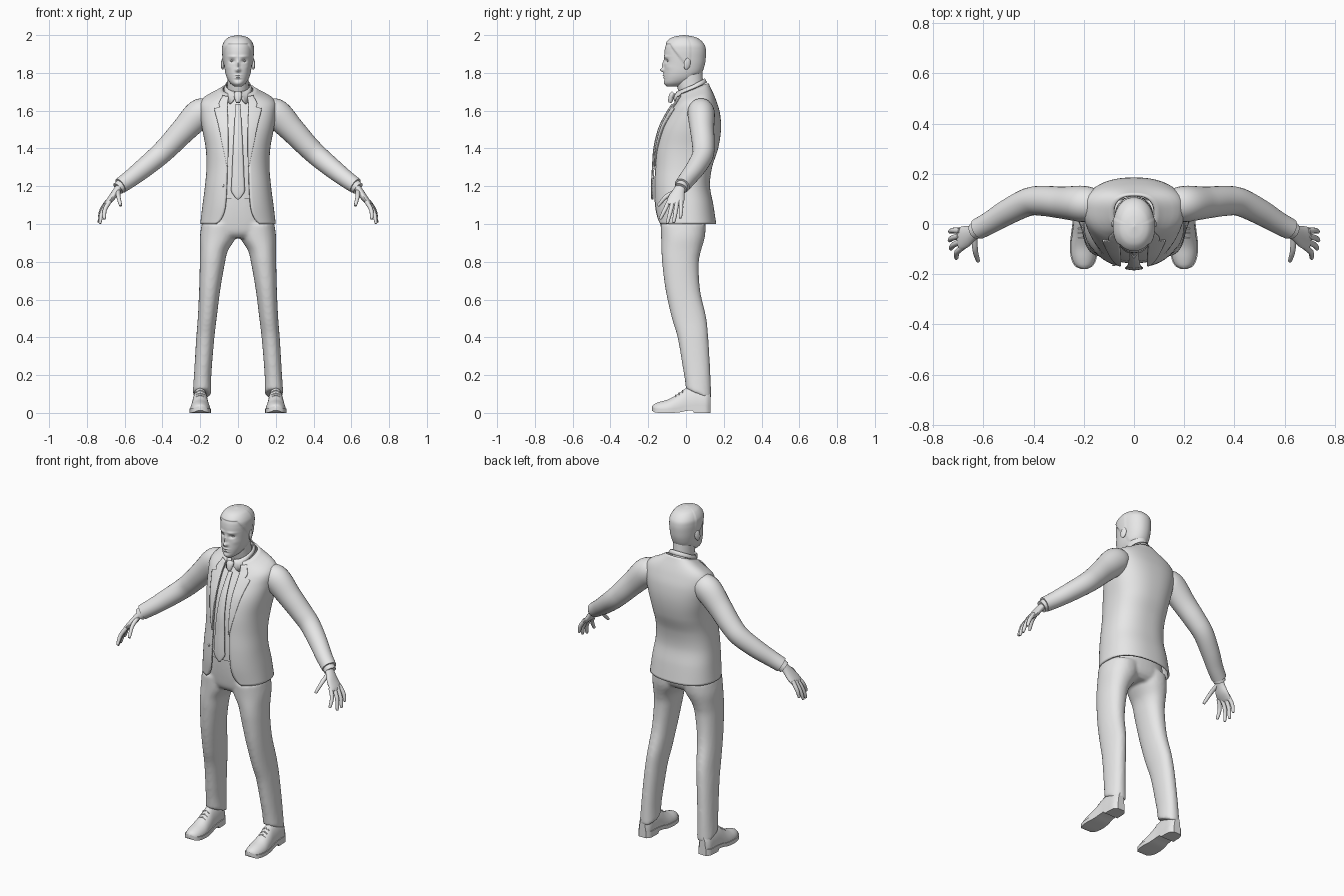
import bpy, bmesh, math
from mathutils import Vector

if "Cube" in bpy.data.objects:
    bpy.data.objects.remove(bpy.data.objects["Cube"])

GREY = bpy.data.materials.new("plain_grey")
GREY.diffuse_color = (0.8, 0.8, 0.8, 1)
GREY.use_nodes = True
GREY.node_tree.nodes["Principled BSDF"].inputs["Base Color"].default_value = GREY.diffuse_color


def interp(table, t):
    """Smooth interpolation of rows whose first item is the ascending key."""
    t = min(max(t, table[0][0]), table[-1][0])
    i = next(k for k in range(len(table) - 1) if t <= table[k + 1][0])
    def slope(k, j):
        a, b = table[max(k - 1, 0)], table[min(k + 1, len(table) - 1)]
        return (b[j] - a[j]) / (b[0] - a[0])
    p, q = table[i], table[i + 1]
    h = q[0] - p[0]
    s = (t - p[0]) / h
    return [(2*s**3 - 3*s*s + 1) * p[j] + (3*s*s - 2*s**3) * q[j]
            + h * ((s**3 - 2*s*s + s) * slope(i, j) + (s**3 - s*s) * slope(i + 1, j))
            for j in range(1, len(p))]


def finish(ob, angle=40):
    ob.data.materials.append(GREY)
    bpy.ops.object.select_all(action='DESELECT')
    bpy.context.view_layer.objects.active = ob
    ob.select_set(True)
    bpy.ops.object.shade_smooth_by_angle(angle=math.radians(angle))
    return ob


def loft(name, rings, closed=True, caps=True, mirror=False, solid=0, angle=40):
    """Skin a list of point rings into one object."""
    bm = bmesh.new()
    rows = [[bm.verts.new(p) for p in r] for r in rings]
    n = len(rows[0])
    for a, b in zip(rows, rows[1:]):
        for i in range(n if closed else n - 1):
            bm.faces.new((a[i], a[(i + 1) % n], b[(i + 1) % n], b[i]))
    if closed and caps:
        bm.faces.new(rows[0])
        bm.faces.new(rows[-1])
    bmesh.ops.recalc_face_normals(bm, faces=bm.faces)
    me = bpy.data.meshes.new(name)
    bm.to_mesh(me)
    bm.free()
    ob = bpy.data.objects.new(name, me)
    bpy.context.collection.objects.link(ob)
    finish(ob, angle)
    if solid:
        m = ob.modifiers.new("thickness", 'SOLIDIFY')
        m.thickness, m.offset = solid, 0
    if mirror:
        ob.modifiers.new("mirror", 'MIRROR')
    return ob


def section(a, cx, hw, yf, yb, cy, p=2.0):
    """Point on a rounded cross-section, angle 0 facing front."""
    s, c = math.sin(a), math.cos(a)
    k = abs(c) ** (2 / p)
    return (cx + hw * math.copysign(abs(s) ** (2 / p), s),
            cy - (cy - yf) * k if c > 0 else cy + (yb - cy) * k)


def tube(name, path, sides=20, steps=24, mirror=True, caps=True):
    """Limb along rows of x, y, z, radius along y, radius across."""
    table = [(i, *r) for i, r in enumerate(path)]
    s = [interp(table, i * (len(path) - 1) / steps) for i in range(steps + 1)]
    rings = []
    for i, (x, y, z, ra, rb) in enumerate(s):
        t = Vector(s[min(i + 1, steps)][:3]) - Vector(s[max(i - 1, 0)][:3])
        t.normalize()
        u = (Vector((0, 1, 0)) - t * t.y).normalized()
        w = t.cross(u)
        rings.append([Vector((x, y, z)) + u * ra * math.cos(a) + w * rb * math.sin(a)
                      for a in (math.tau * k / sides for k in range(sides))])
    return loft(name, rings, mirror=mirror, caps=caps)


def ball(name, loc, scale):
    bpy.ops.mesh.primitive_uv_sphere_add(segments=20, ring_count=12, radius=1, location=loc)
    ob = bpy.context.object
    ob.name, ob.scale = name, scale
    return finish(ob, 80)


# Jacket body: height, half width, front, back, centre, tilt
TORSO = [(1.0, .195, -.15, .155, 0, 0), (1.1, .183, -.165, .14, 0, 0),
         (1.2, .17, -.168, .122, -.01, 0), (1.3, .162, -.163, .133, 0, 0),
         (1.4, .166, -.155, .165, .02, 0), (1.5, .184, -.13, .18, .04, 0),
         (1.58, .196, -.095, .175, .06, .05), (1.64, .196, -.065, .155, .065, .15),
         (1.67, .17, -.05, .14, .06, .25), (1.695, .115, -.043, .125, .05, .35),
         (1.715, .08, -.035, .115, .045, .4)]
OPENING = [(1.0, .115), (1.02, .092), (1.07, .07), (1.15, .061), (1.3, .056),
           (1.5, .055), (1.6, .058), (1.66, .058), (1.715, .05)]
P = 2.4


def torso_point(z, a, off=0):
    hw, yf, yb, cy, k = interp(TORSO, z)
    x, y = section(a, 0, hw, yf, yb, cy, P)
    return Vector((x, y - off, z + k * (y - cy) + off * .5))


def front_point(z, x, off=0):
    hw = interp(TORSO, z)[0]
    a = math.asin(min(abs(x) / hw, 1) ** (P / 2))
    return torso_point(z, math.copysign(a, x), off)


rings = []
for i in range(61):
    z = 1.0 + .715 * i / 60
    a0 = math.asin((interp(OPENING, z)[0] / interp(TORSO, z)[0]) ** (P / 2))
    rings.append([torso_point(z, a0 + (math.tau - 2 * a0) * k / 64) for k in range(65)])
loft("jacket_body", rings, closed=False, solid=.01)

# Lapels with a notch near the collar
LAPEL = [(1.3, .058), (1.42, .083), (1.54, .108), (1.612, .125), (1.62, .124),
         (1.628, .096), (1.635, .1), (1.66, .1), (1.7, .08)]
rings = []
for i in range(41):
    z = 1.3 + .4 * i / 40
    x0, x1 = interp(OPENING, z)[0] - .003, interp(LAPEL, z)[0]
    rings.append([front_point(z, x0 + (x1 - x0) * k / 8, .009) for k in range(9)])
loft("lapel", rings, closed=False, mirror=True, solid=.006)

# Shirt front
rings = [[front_point(1.14 + .56 * i / 30, -.09 + .18 * k / 16, -.012) for k in range(17)]
         for i in range(31)]
loft("shirt_front", rings, closed=False)

# Shirt collar folded round the neck, dipping to two points in front
rings = []
for v in (0, .5, 1):
    row = []
    for k in range(41):
        a = .12 + (math.tau - .24) * k / 40
        c = math.cos(a)
        dip = .05 * math.exp(-((min(a, math.tau - a) - .62) / .35) ** 2)
        x, y = section(a, 0, .064 + .01 * v, -.048 - .02 * v, .098 + .012 * v, .035)
        row.append((x, y, 1.735 - .035 * c - v * (.022 + dip)))
    rings.append(row)
loft("shirt_collar", rings, closed=False, solid=.005)

# Necktie blade and knot: height, half width
TIE = [(1.125, .003), (1.165, .034), (1.2, .034), (1.4, .025), (1.6, .014), (1.65, .012)]
rings = []
for i in range(41):
    z = 1.125 + .525 * i / 40
    w = interp(TIE, z)[0]
    rings.append([front_point(z, w * k / 3, .013 - .004 * abs(k) / 3) for k in range(-3, 4)])
loft("necktie", rings, closed=False, solid=.008)
tube("tie_knot", [(0, -.066, 1.695, .012, .02), (0, -.076, 1.68, .014, .022),
                  (0, -.083, 1.65, .012, .014), (0, -.085, 1.642, .006, .01)], mirror=False, steps=8)

# Jacket button
ball("jacket_button", front_point(1.2, -.08, .007), (.007, .004, .007))

# Sleeves, shirt cuffs
tube("sleeve", [(.14, .075, 1.6, .06, .055), (.2, .08, 1.585, .072, .078), (.285, .085, 1.5, .064, .068),
                (.36, .092, 1.42, .06, .061), (.42, .088, 1.362, .056, .057), (.5, .05, 1.295, .051, .052),
                (.57, .008, 1.24, .045, .046), (.622, -.02, 1.203, .042, .042)], sides=28, steps=40)
tube("shirt_cuff", [(.6, -.01, 1.22, .034, .034), (.635, -.028, 1.188, .034, .034)], steps=4)

# Hands: palm, fingers, thumb
tube("palm", [(.61, -.018, 1.215, .026, .022), (.64, -.035, 1.18, .03, .019), (.668, -.05, 1.14, .043, .018),
              (.692, -.058, 1.112, .045, .013), (.7, -.06, 1.1, .036, .008)])
FINGERS = {"index_finger": ((.68, -.09, 1.12), (.705, -.112, 1.075), (.708, -.135, 1.03)),
           "middle_finger": ((.69, -.07, 1.115), (.72, -.084, 1.06), (.73, -.098, 1.008)),
           "ring_finger": ((.695, -.048, 1.115), (.724, -.056, 1.06), (.735, -.065, 1.012)),
           "little_finger": ((.692, -.027, 1.12), (.722, -.026, 1.075), (.733, -.03, 1.035)),
           "thumb": ((.635, -.05, 1.175), (.633, -.105, 1.145), (.622, -.145, 1.1))}
for name, (a, b, c) in FINGERS.items():
    tip = Vector(c) + (Vector(c) - Vector(b)).normalized() * .006
    tube(name, [(*a, .012, .012), (*b, .011, .011), (*c, .008, .008), (*tip, .002, .002)], 12, 12)

# Trousers: pelvis and legs fused into one skin
LEG = [(.1, .191, .049, 0, .135), (.2, .187, .046, -.012, .13), (.4, .173, .048, -.045, .118),
       (.5, .163, .05, -.075, .108), (.65, .15, .056, -.108, .075), (.8, .135, .067, -.127, .068),
       (.86, .127, .074, -.13, .08), (.93, .106, .096, -.132, .1), (1.0, .1, .093, -.135, .105)]
parts = []
for side in (1, -1):
    rings = []
    for i in range(41):
        z = .1 + .9 * i / 40
        cx, rx, yf, yb = interp(LEG, z)
        pts = [section(math.tau * k / 32, side * cx, rx, yf, yb, (yf + yb) / 2, 2.2) for k in range(32)]
        slant = .4 * max(0, 1 - (z - .1) / .15)
        rings.append([(x, y, z - slant * (y - .065)) for x, y in pts])
    parts.append(loft("leg", rings))
PELVIS = [(.925, .13, -.1, .07), (.95, .175, -.125, .095), (1.0, .188, -.136, .105),
          (1.08, .174, -.145, .105), (1.17, .158, -.15, .1)]
rings = []
for i in range(13):
    z = .925 + .245 * i / 12
    hw, yf, yb = interp(PELVIS, z)
    rings.append([(*section(math.tau * k / 40, 0, hw, yf, yb, -.015, 2.3), z) for k in range(40)])
trousers = loft("trousers", rings)
for ob in parts:
    ob.select_set(True)
bpy.ops.object.join()
m = trousers.modifiers.new("fuse", 'REMESH')
m.mode, m.voxel_size, m.use_smooth_shade = 'VOXEL', .009, True
m = trousers.modifiers.new("relax", 'SMOOTH')
m.factor, m.iterations = .5, 6

# Shoes: length position, half width, top height, bottom height
SHOE = [(-.18, .008, .035, .022), (-.17, .03, .046, .014), (-.14, .046, .058, .01), (-.09, .052, .073, .01),
        (-.04, .047, .102, .012), (0, .042, .13, .02), (.06, .04, .14, .025), (.11, .036, .13, .025),
        (.13, .02, .11, .03)]
upper, sole = [], []
for i in range(33):
    y = -.18 + .31 * i / 32
    hw, top, low = interp(SHOE, y)
    upper.append([(.2 + hw * math.cos(a), y, low + (top - low) * max(0, .15 + .85 * math.sin(a)))
                  for a in (math.tau * k / 28 for k in range(28))])
    base = low - .01 if y < .035 else 0
    sole.append([(.2 + sx * (hw + .004), y, z)
                 for sx, z in ((-1, low + .012), (1, low + .012), (1, base), (-1, base))])
loft("shoe_upper", upper, mirror=True)
loft("shoe_sole", sole, mirror=True, angle=30)
for i in range(3):
    y = -.055 + .018 * i
    z = interp(SHOE, y)[1]
    tube("shoe_lace", [(.178, y, z - .01, .003, .003), (.2, y, z + .001, .003, .003),
                       (.222, y, z - .01, .003, .003)], 8, 6)

# Neck
tube("neck", [(0, .035, 1.64, .068, .062), (0, .028, 1.7, .066, .058), (0, .02, 1.75, .07, .056),
              (0, .015, 1.82, .07, .056)], 28, 12, mirror=False)

# Head: height, half width, front, back
HEAD = [(1.728, .02, -.1, -.03), (1.745, .041, -.114, .01), (1.77, .057, -.117, .055),
        (1.8, .067, -.117, .08), (1.84, .073, -.115, .095), (1.88, .077, -.115, .101),
        (1.92, .079, -.113, .102), (1.95, .076, -.105, .094), (1.98, .058, -.082, .066),
        (1.993, .036, -.055, .035), (2.0, .003, -.014, -.008)]
# Face shaping: x, z, spread x, spread z, forward amount
FACE = [(0, 1.842, .008, .022, .012), (0, 1.815, .012, .01, .02), (.031, 1.863, .014, .009, -.012),
        (.03, 1.886, .022, .007, .005), (.05, 1.83, .014, .014, .003), (0, 1.787, .018, .004, .006),
        (0, 1.774, .016, .004, .006), (0, 1.781, .02, .002, -.003), (0, 1.763, .016, .005, -.004),
        (0, 1.742, .02, .01, .004)]
rings = []
for i in range(101):
    z = 1.728 + .272 * math.sin(math.pi / 2 * i / 100)
    hw, yf, yb = interp(HEAD, z)
    cy = (yf + yb) / 2
    row = []
    for k in range(96):
        a = math.tau * k / 96
        x, y = section(a, 0, hw, yf, yb, cy, 2.15)
        c = math.cos(a)
        # hair stands proud above a hairline that drops toward the back
        line = 1.95 - .16 * min(1, max(0, (.75 - c) / 1.2))
        grow = 1 + .07 * min(1, max(0, (z - line) / .008)) * (1 if c > -.2 else .5)
        x, y = x * grow, cy + (y - cy) * grow
        if c > 0:
            y -= sum(f * math.exp(-((abs(x) - px) / sx) ** 2 - ((z - pz) / sz) ** 2)
                     for px, pz, sx, sz, f in FACE)
        row.append((x, y, z))
    rings.append(row)
loft("head", rings, angle=60)
for side, label in ((1, "left"), (-1, "right")):
    ball("eye_" + label, (side * .031, -.088, 1.863), (.013, .012, .007))
    ear = ball("ear_" + label, (side * .08, .006, 1.848), (.009, .018, .032))
    ear.rotation_euler = (math.radians(-12), 0, side * math.radians(20))
